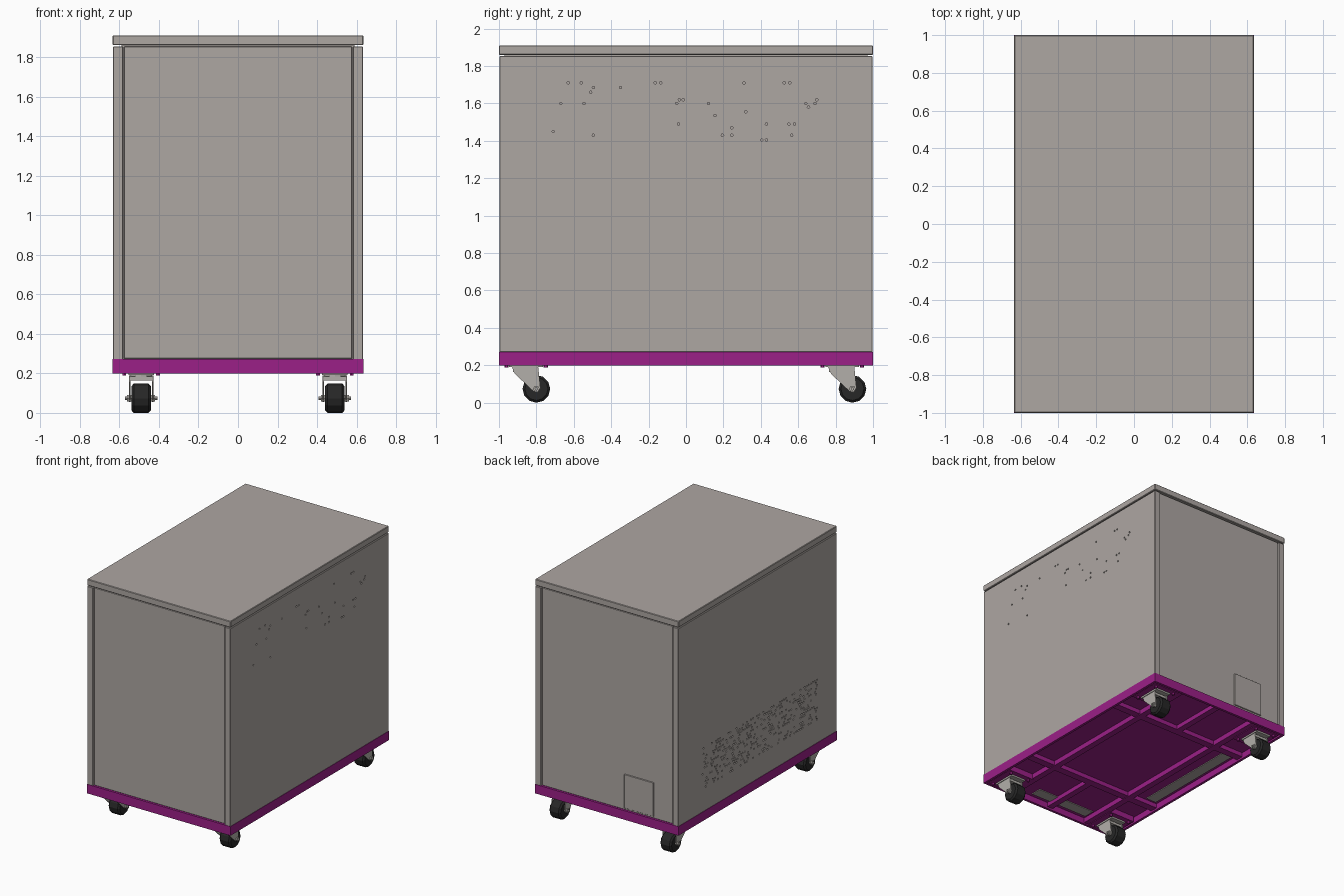
import bpy, bmesh, math, random
from mathutils import Matrix, Vector

if "Cube" in bpy.data.objects:
    bpy.data.objects.remove(bpy.data.objects["Cube"])

random.seed(4)


def material(name, rgb):
    m = bpy.data.materials.new(name)
    m.diffuse_color = (*rgb, 1)
    m.use_nodes = True
    m.node_tree.nodes["Principled BSDF"].inputs["Base Color"].default_value = m.diffuse_color
    return m


GREY = material("warm_grey_paint", (0.42, 0.385, 0.365))
MAGENTA = material("magenta_paint", (0.33, 0.014, 0.245))
METAL = material("light_metal", (0.45, 0.43, 0.40))
BLACK = material("black_rubber", (0.02, 0.02, 0.02))


def finish(name, bm, mat):
    bmesh.ops.recalc_face_normals(bm, faces=bm.faces)
    me = bpy.data.meshes.new(name)
    bm.to_mesh(me)
    bm.free()
    me.materials.append(mat)
    ob = bpy.data.objects.new(name, me)
    bpy.context.collection.objects.link(ob)
    return ob


def box(name, lo, hi, mat, bevel=0):
    lo, hi = Vector(lo), Vector(hi)
    bm = bmesh.new()
    bmesh.ops.create_cube(bm, size=1)
    bmesh.ops.scale(bm, vec=hi - lo, verts=bm.verts)
    bmesh.ops.translate(bm, vec=(lo + hi) / 2, verts=bm.verts)
    if bevel:
        bmesh.ops.bevel(bm, geom=list(bm.edges), offset=bevel, segments=1, affect='EDGES')
    return finish(name, bm, mat)


def add_cylinder(bm, centre, r, length, axis='X', sides=12):
    rot = Matrix.Rotation(math.pi / 2, 4, 'Y') if axis == 'X' else Matrix()
    bmesh.ops.create_cone(bm, cap_ends=True, segments=sides, radius1=r, radius2=r,
                          depth=length, matrix=Matrix.Translation(centre) @ rot)


def cylinder(name, centre, r, length, mat, axis='X', sides=12, bevel=0):
    bm = bmesh.new()
    add_cylinder(bm, centre, r, length, axis, sides)
    if bevel:
        rim = [e for e in bm.edges if any(len(f.verts) > 4 for f in e.link_faces)]
        bmesh.ops.bevel(bm, geom=rim, offset=bevel, segments=1, affect='EDGES')
    return finish(name, bm, mat)


def punch(panel, x, points):
    """Sink small hexagonal vent holes into a side panel."""
    bm = bmesh.new()
    for y, z in points:
        add_cylinder(bm, (x, y, z), 0.007, 0.02, sides=6)
    cutter = finish("vent_cutter", bm, GREY)
    cutter.hide_render = True
    mod = panel.modifiers.new("vents", 'BOOLEAN')
    mod.operation, mod.solver, mod.object = 'DIFFERENCE', 'EXACT', cutter
    bpy.context.view_layer.objects.active = panel
    bpy.ops.object.modifier_apply(modifier=mod.name)
    bpy.data.objects.remove(cutter)


# Cabinet: inner core, side panels, recessed end panels and lid
W, L = 0.634, 1.0
box("cabinet_core", (-0.59, -0.97, 0.26), (0.59, 0.97, 1.87), GREY)
right = box("right_side_panel", (0.582, -0.998, 0.27), (W - 0.002, 0.998, 1.853), GREY, 0.003)
left = box("left_side_panel", (-W + 0.002, -0.998, 0.27), (-0.582, 0.998, 1.853), GREY, 0.003)
box("front_panel", (-0.577, -0.988, 0.274), (0.577, -0.96, 1.853), GREY, 0.003)
box("back_panel", (-0.577, 0.96, 0.274), (0.577, 0.988, 1.853), GREY, 0.003)
box("lid", (-W, -L, 1.86), (W, L, 1.91), GREY, 0.004)

# Access hatch on the back
box("back_hatch", (-0.41, 0.98, 0.29), (-0.15, 0.996, 0.56), GREY, 0.002)

# Vent holes: sparse on the right, dense low band on the left
punch(right, 0.632, [
    (-0.63, 1.71), (-0.56, 1.71), (-0.51, 1.66), (-0.495, 1.685), (-0.35, 1.685),
    (-0.67, 1.60), (-0.545, 1.60), (-0.71, 1.45), (-0.495, 1.43), (-0.165, 1.71),
    (-0.135, 1.71), (-0.05, 1.60), (-0.035, 1.62), (-0.015, 1.62), (-0.04, 1.49),
    (0.12, 1.60), (0.155, 1.535), (0.195, 1.43), (0.245, 1.43), (0.245, 1.47),
    (0.31, 1.71), (0.32, 1.555), (0.405, 1.405), (0.43, 1.405), (0.43, 1.49),
    (0.525, 1.71), (0.555, 1.71), (0.55, 1.49), (0.58, 1.49), (0.565, 1.43),
    (0.64, 1.60), (0.655, 1.58), (0.69, 1.60), (0.70, 1.62)])
punch(left, -0.632, [(-0.75 + 0.026 * i + 0.013 * (j % 2), 0.46 + 0.0225 * j)
                     for i in range(56) for j in range(15) if random.random() < 0.38])

# Base tray: floor, rim and stiffening ribs underneath
Z0 = 0.2
box("base_floor", (-0.62, -0.985, 0.25), (0.62, 0.985, 0.27), MAGENTA)
for s, n in ((-1, "front"), (1, "back")):
    box("base_rim_" + n, (-W, min(s * 0.98, s * L), Z0), (W, max(s * 0.98, s * L), 0.272), MAGENTA)
    box("base_cross_rib_" + n, (-0.615, s * 0.5 - 0.03, 0.215), (0.615, s * 0.5 + 0.03, 0.255), MAGENTA)
    box("base_centre_rib_" + n, (-0.025, min(s * 0.5, s * 0.98), 0.215),
        (0.025, max(s * 0.5, s * 0.98), 0.255), MAGENTA)
for s, n in ((-1, "left"), (1, "right")):
    box("base_rim_" + n, (min(s * 0.614, s * W), -0.98, Z0), (max(s * 0.614, s * W), 0.98, 0.272), MAGENTA)
    box("base_long_rib_" + n, (s * 0.36 - 0.025, -0.98, 0.21), (s * 0.36 + 0.025, 0.98, 0.255), MAGENTA)

# Grey intake grilles set in the tray floor
box("left_floor_grille", (-0.59, -0.45, 0.244), (-0.5, 0.45, 0.252), GREY)
box("front_floor_grille", (-0.32, -0.95, 0.244), (0.2, -0.86, 0.252), GREY)


def caster(name, x, y):
    """Swivel caster: mount, plate, bolts, trailing fork, axle and wheel."""
    wy, wz, r = y + 0.055, 0.074, 0.074
    box(name + "_mount", (x - 0.115, y - 0.13, 0.205), (x + 0.115, y + 0.13, 0.255), MAGENTA)
    box(name + "_plate", (x - 0.065, y - 0.09, 0.192), (x + 0.065, y + 0.09, 0.206), METAL)
    bm = bmesh.new()
    for i in (-1, 1):
        for j in (-1, 1):
            add_cylinder(bm, (x + i * 0.085, y + j * 0.105, 0.198), 0.011, 0.02, 'Z', 6)
    finish(name + "_bolts", bm, MAGENTA)
    cylinder(name + "_swivel", (x, y - 0.015, 0.185), 0.055, 0.024, METAL, 'Z', 12)
    # Fork cheeks joined by a bridge
    profile = [(y - 0.075, 0.19), (y + 0.065, 0.19), (wy + 0.022, 0.075),
               (wy + 0.008, 0.055), (wy - 0.015, 0.06), (y - 0.06, 0.155)]
    bm = bmesh.new()
    for s in (-1, 1):
        f = bm.faces.new([bm.verts.new((x + s * 0.054, a, b)) for a, b in profile])
        ext = bmesh.ops.extrude_face_region(bm, geom=[f])
        bmesh.ops.translate(bm, vec=(s * 0.008, 0, 0),
                            verts=[v for v in ext['geom'] if isinstance(v, bmesh.types.BMVert)])
    finish(name + "_fork", bm, METAL)
    box(name + "_fork_bridge", (x - 0.058, y - 0.07, 0.165), (x + 0.058, y + 0.06, 0.185), METAL)
    cylinder(name + "_axle", (x, wy, wz), 0.009, 0.165, METAL, sides=8)
    cylinder(name + "_axle_nuts", (x, wy, wz), 0.018, 0.142, METAL, sides=6)
    cylinder(name + "_wheel", (x, wy, wz), r, 0.098, BLACK, sides=12, bevel=0.012)


for sx, nx in ((-1, "left"), (1, "right")):
    for y, ny in ((-0.855, "front"), (0.835, "back")):
        caster(f"{ny}_{nx}_caster", sx * 0.49, y)
